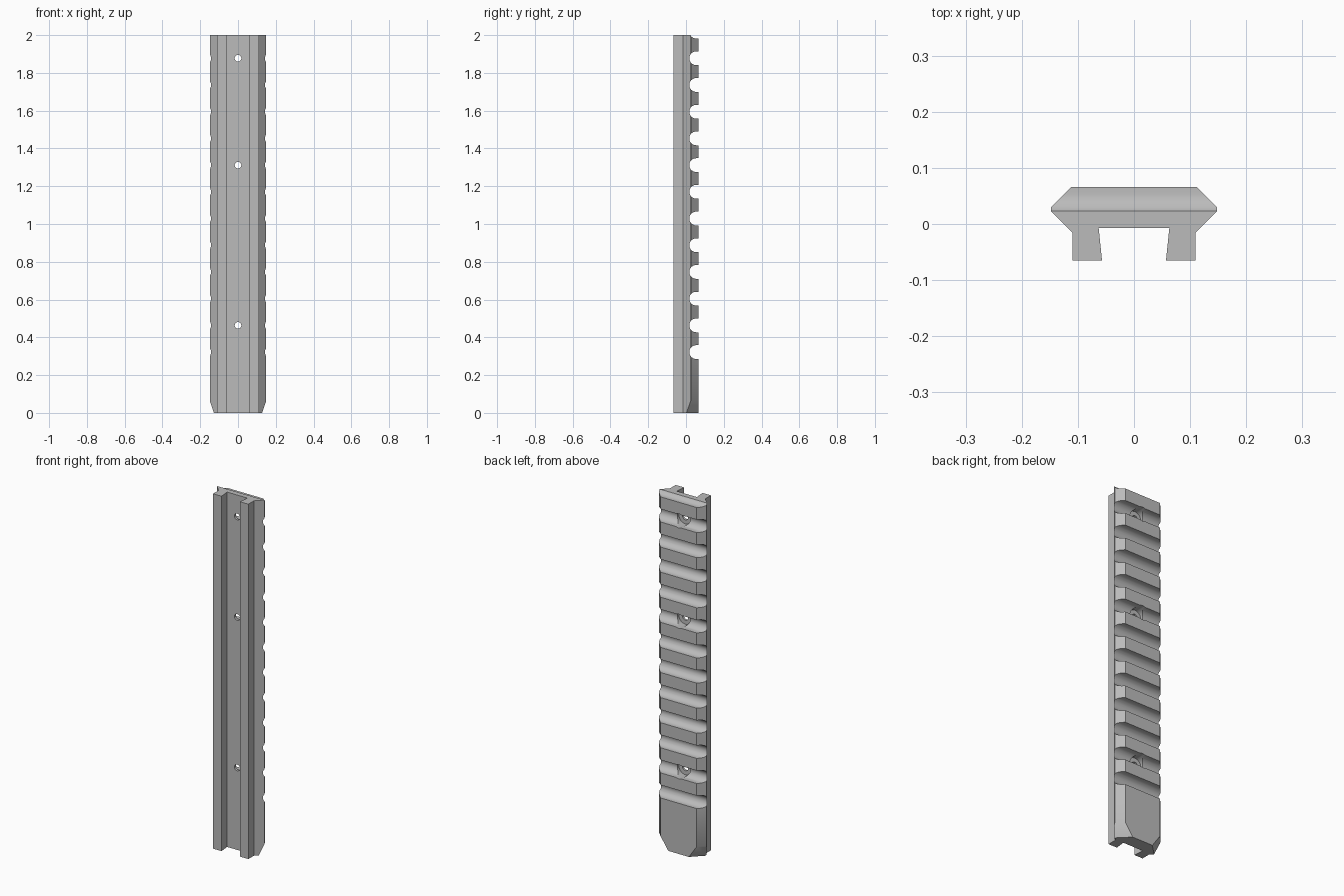
import bpy, bmesh
from math import sin, cos, pi
from mathutils import Vector

LENGTH = 2.0
PITCH = 0.1414
FIRST_GROOVE = 0.322
GROOVE_R = 0.0365

cube = bpy.data.objects.get("Cube")
if cube:
    bpy.data.objects.remove(cube, do_unlink=True)

metal = bpy.data.materials.new("metal grey")
metal.use_nodes = True
grey = (0.5, 0.5, 0.5, 1)
metal.diffuse_color = grey
metal.node_tree.nodes["Principled BSDF"].inputs["Base Color"].default_value = grey


def add_prism(bm, points, offset):
    """Extrude a closed loop of points along the offset."""
    face = bm.faces.new([bm.verts.new(p) for p in points])
    made = bmesh.ops.extrude_face_region(bm, geom=[face])["geom"]
    verts = [g for g in made if isinstance(g, bmesh.types.BMVert)]
    bmesh.ops.translate(bm, verts=verts, vec=offset)


def make_object(name, bm):
    bmesh.ops.recalc_face_normals(bm, faces=bm.faces[:])
    mesh = bpy.data.meshes.new(name)
    bm.to_mesh(mesh)
    bm.free()
    mesh.materials.append(metal)
    obj = bpy.data.objects.new(name, mesh)
    bpy.context.collection.objects.link(obj)
    return obj


def groove_z(i):
    return FIRST_GROOVE + i * PITCH


def bores(name, radius, y_start, y_end):
    """Round cutters along y at the three screw positions."""
    bm = bmesh.new()
    for i in (1, 7, 11):
        ring = [(radius * cos(a * pi / 16), y_start, groove_z(i) + radius * sin(a * pi / 16))
                for a in range(32)]
        add_prism(bm, ring, (0, y_end - y_start, 0))
    return make_object(name, bm)


# Rail body: mirrored cross-section swept along its length
half = [(0.112, 0.066), (0.148, 0.030), (0.148, 0.023), (0.110, -0.015),
        (0.110, -0.065), (0.057, -0.065), (0.063, -0.007)]
section = half + [(-x, y) for x, y in reversed(half)]
bm = bmesh.new()
add_prism(bm, [(x, y, 0) for x, y in section], (0, 0, LENGTH))

# Sloped corner cuts at the lower end
for side in (-1, 1):
    normal = Vector((side, 1, -0.69))
    cut = bmesh.ops.bisect_plane(bm, geom=bm.verts[:] + bm.edges[:] + bm.faces[:],
                                 plane_co=(side * 0.064, 0.066, 0), plane_no=normal,
                                 clear_outer=True)["geom_cut"]
    bmesh.ops.holes_fill(bm, edges=[g for g in cut if isinstance(g, bmesh.types.BMEdge)])
rail = make_object("slotted_rail", bm)

# Round-bottomed cross grooves; the last one clips the upper end
bm = bmesh.new()
for i in range(13):
    z = groove_z(i)
    arc = [(-0.3, 0.054 - GROOVE_R * sin(a * pi / 16), z + GROOVE_R * cos(a * pi / 16))
           for a in range(17)]
    add_prism(bm, arc + [(-0.3, 0.1, z - GROOVE_R), (-0.3, 0.1, z + GROOVE_R)], (0.6, 0, 0))
cutters = [make_object("groove_cutter", bm),
           bores("counterbore_cutter", 0.04, 0.006, 0.12),
           bores("screw_hole_cutter", 0.0175, -0.1, 0.13)]

# Cut everything out of the body
bpy.ops.object.select_all(action='DESELECT')
rail.select_set(True)
bpy.context.view_layer.objects.active = rail
for cutter in cutters:
    cutter.hide_render = True
    mod = rail.modifiers.new(cutter.name, 'BOOLEAN')
    mod.operation = 'DIFFERENCE'
    mod.solver = 'EXACT'
    mod.object = cutter
    bpy.ops.object.modifier_apply(modifier=mod.name)
    bpy.data.objects.remove(cutter, do_unlink=True)

bpy.ops.object.shade_smooth_by_angle(angle=pi / 6)
